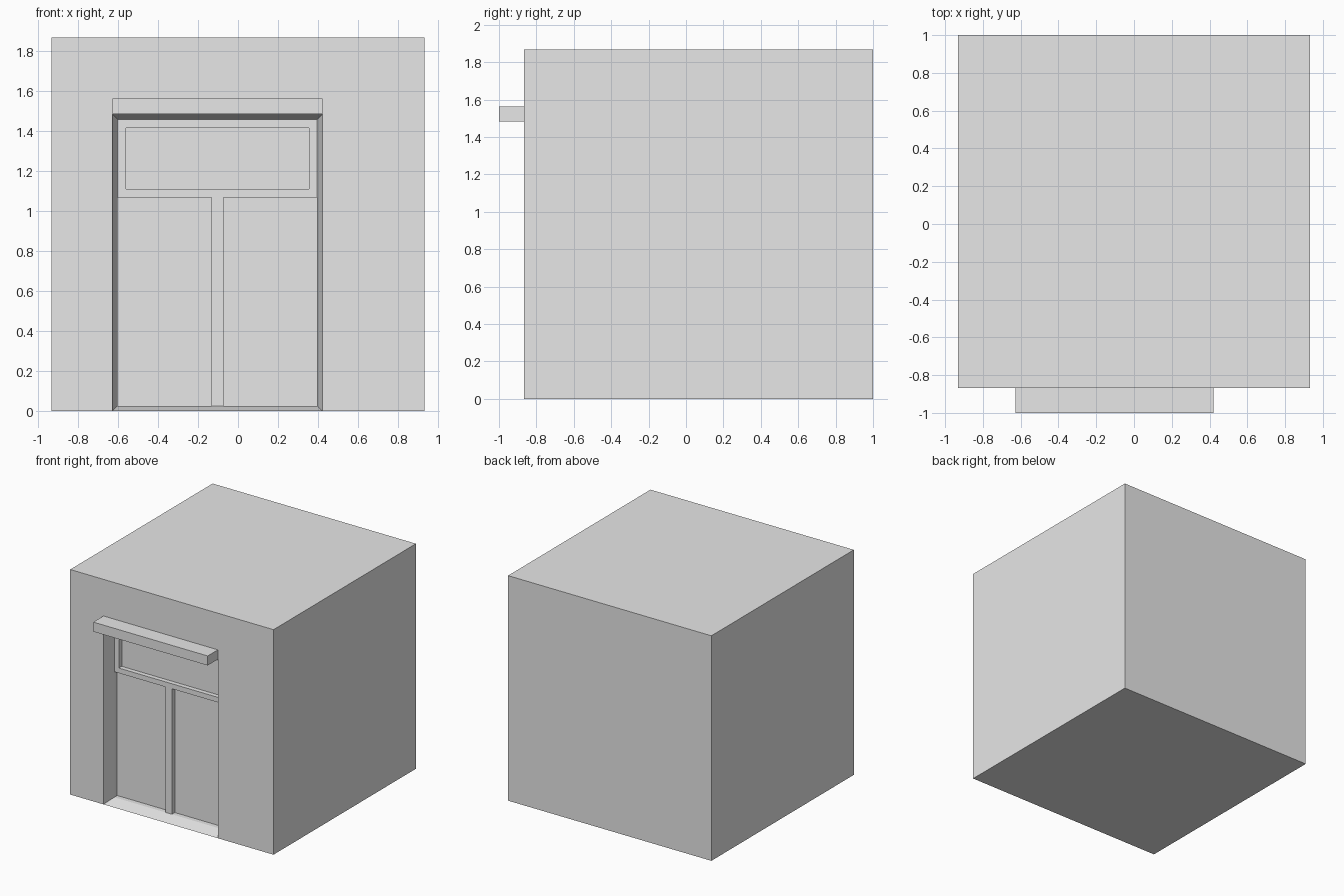
import bpy
import bmesh

cube = bpy.data.objects.get("Cube")
if cube:
    bpy.data.objects.remove(cube, do_unlink=True)

HALF, HEIGHT = 0.933, 1.867
FRONT, BACK = -0.867, 1.0
LEFT, RIGHT, TOP = -0.628, 0.422, 1.484      # door opening
TRANSOM_Z = 1.067
MULLION = (-0.133, -0.073)

grey = bpy.data.materials.new("plain grey")
grey.use_nodes = True
grey.diffuse_color = (0.8, 0.8, 0.8, 1)
grey.node_tree.nodes["Principled BSDF"].inputs["Base Color"].default_value = (0.8, 0.8, 0.8, 1)


def finish(bm, name):
    bmesh.ops.recalc_face_normals(bm, faces=bm.faces)
    mesh = bpy.data.meshes.new(name)
    bm.to_mesh(mesh)
    bm.free()
    mesh.materials.append(grey)
    obj = bpy.data.objects.new(name, mesh)
    bpy.context.collection.objects.link(obj)
    return obj


def cut(bm, face, point, normal):
    """Split one face by a plane and return the pieces."""
    geom = [face, *face.edges, *face.verts]
    result = bmesh.ops.bisect_plane(bm, geom=geom, plane_co=point, plane_no=normal)
    return [g for g in result["geom"] if isinstance(g, bmesh.types.BMFace)]


def inset(bm, face, thickness, depth):
    bmesh.ops.inset_individual(bm, faces=[face], thickness=thickness,
                               depth=depth, use_even_offset=True)


def centre(face):
    return face.calc_center_median()


# Building block, its front wall shaped around the door opening
bm = bmesh.new()
wall_x = (-HALF, LEFT, RIGHT, HALF)
base = [bm.verts.new((x, FRONT, 0)) for x in wall_x]
head = [bm.verts.new((x, FRONT, TOP)) for x in (LEFT, RIGHT)]
roof = [bm.verts.new((x, FRONT, HEIGHT)) for x in (-HALF, HALF)]
back_low = [bm.verts.new((x, BACK, 0)) for x in (-HALF, HALF)]
back_top = [bm.verts.new((x, BACK, HEIGHT)) for x in (-HALF, HALF)]
bm.faces.new((base[0], base[1], head[0], head[1], base[2], base[3], roof[1], roof[0]))
bm.faces.new((roof[0], roof[1], back_top[1], back_top[0]))
bm.faces.new((back_low[1], back_low[0], back_top[0], back_top[1]))
bm.faces.new((base[3], back_low[1], back_top[1], roof[1]))
bm.faces.new((back_low[0], base[0], roof[0], back_top[0]))
bm.faces.new((*reversed(base), *back_low))
opening = bm.faces.new((base[1], base[2], head[1], head[0]))
bmesh.ops.recalc_face_normals(bm, faces=bm.faces)

# Splayed reveal
inset(bm, opening, 0.026, -0.105)

# Divide the back of the reveal into transom, mullion and two doors
lower, upper = sorted(cut(bm, opening, (0, 0, TRANSOM_Z), (0, 0, 1)),
                      key=lambda f: centre(f).z)
left_door, rest = sorted(cut(bm, lower, (MULLION[0], 0, 0), (1, 0, 0)),
                         key=lambda f: centre(f).x)
mullion, right_door = sorted(cut(bm, rest, (MULLION[1], 0, 0), (1, 0, 0)),
                             key=lambda f: centre(f).x)

# Sunken doors and framed window over them
inset(bm, upper, 0.042, 0)
for panel in (left_door, right_door, upper):
    inset(bm, panel, 0, -0.038)
finish(bm, "building_block")

# Canopy slab over the door
bm = bmesh.new()
bmesh.ops.create_cube(bm, size=1)
canopy_top = 1.563
for v in bm.verts:
    v.co = (RIGHT if v.co.x > 0 else LEFT,
            FRONT if v.co.y > 0 else -1.0,
            canopy_top if v.co.z > 0 else TOP)
finish(bm, "door_canopy")
